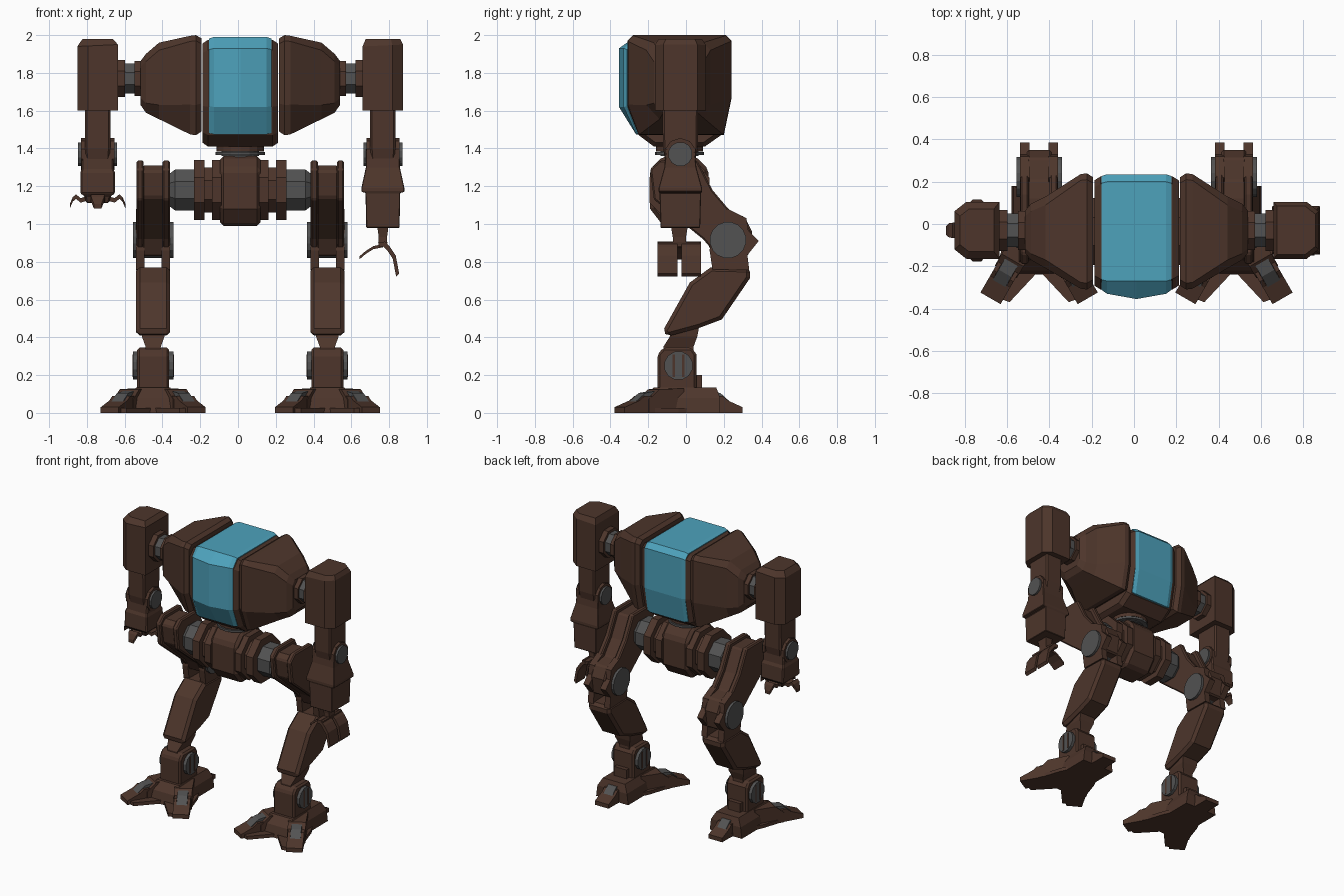
import bpy, bmesh, math
from mathutils import Matrix, Vector

if "Cube" in bpy.data.objects:
    bpy.data.objects.remove(bpy.data.objects["Cube"])


def material(name, rgb):
    m = bpy.data.materials.new(name)
    m.diffuse_color = (*rgb, 1)
    m.use_nodes = True
    m.node_tree.nodes["Principled BSDF"].inputs["Base Color"].default_value = m.diffuse_color
    return m


BROWN = material("dark_brown", (0.075, 0.036, 0.024))
GREY = material("joint_grey", (0.085, 0.085, 0.085))
CYAN = material("canopy_cyan", (0.075, 0.36, 0.50))
CX = 0.012            # centre line of the machine
BOTH = (1, -1)
LEG, ARM, AY = 0.461, 0.755, -0.03


def loft(name, rings, mat, sides=(1,), bevel=0, mx=None):
    """Skin closed rings of points, cap the ends, mirror across the centre line."""
    for s in sides:
        bm = bmesh.new()
        rows = []
        for ring in rings:
            pts = [(mx or Matrix()) @ Vector(p) for p in ring]
            rows.append([bm.verts.new((CX + s * p.x, p.y, p.z)) for p in pts])
        n = len(rows[0])
        for a, b in zip(rows, rows[1:]):
            for i in range(n):
                bm.faces.new((a[i], a[(i + 1) % n], b[(i + 1) % n], b[i]))
        bm.faces.new(rows[0])
        bm.faces.new(rows[-1])
        bmesh.ops.recalc_face_normals(bm, faces=bm.faces)
        me = bpy.data.meshes.new(name)
        bm.to_mesh(me)
        bm.free()
        me.materials.append(mat)
        ob = bpy.data.objects.new(name, me)
        bpy.context.collection.objects.link(ob)
        if bevel:
            mod = ob.modifiers.new("bevel", 'BEVEL')
            mod.width, mod.segments = bevel, 1
            mod.limit_method, mod.angle_limit = 'ANGLE', math.radians(40)


def slab(name, prof, x0, x1, mat=BROWN, **k):
    """Side profile (y, z) extruded along x."""
    loft(name, [[(x, y, z) for y, z in prof] for x in (x0, x1)], mat, **k)


def disc(name, y, z, r, x0, x1, mat=GREY, n=12, r2=None, **k):
    """Faceted drum along x."""
    def ring(x, rad):
        return [(x, y + rad * math.cos((i + .5) * math.tau / n),
                 z + rad * math.sin((i + .5) * math.tau / n)) for i in range(n)]
    loft(name, [ring(x0, r), ring(x1, r2 or r)], mat, **k)


def tower(name, cx, cy, levels, mat=BROWN, **k):
    """Stacked rectangles (z, half x, half y)."""
    loft(name, [[(cx + a * hx, cy + b * hy, z) for a, b in
                 ((-1, -1), (1, -1), (1, 1), (-1, 1))] for z, hx, hy in levels], mat, **k)


# ---- body: brown core with a wraparound canopy
CORE = [(-.26, 1.975), (.19, 1.975), (.225, 1.95), (.225, 1.66), (.185, 1.47),
        (.10, 1.41), (-.17, 1.41), (-.25, 1.47), (-.31, 1.62), (-.31, 1.92)]


def core_ring(x, f):
    return [(x, -.04 + (y + .04) * f, 1.70 + (z - 1.70) * f) for y, z in CORE]


loft("body_core", [core_ring(-.20, .93), core_ring(-.17, 1), core_ring(.17, 1),
                   core_ring(.20, .93)], BROWN)


def canopy_ring(x, f, front):
    prof = [(-.27, 1.99), (.20, 1.99), (.235, 1.955), (.235, 1.66), (.20, 1.475),
            (-.265, 1.475), (front, 1.62), (front, 1.93)]
    return [(x, -.04 + (y + .04) * f, 1.70 + (z - 1.70) * f) for y, z in prof]


loft("canopy", [canopy_ring(-.165, .97, -.32), canopy_ring(-.14, 1, -.33), canopy_ring(0, 1, -.355),
                canopy_ring(.14, 1, -.33), canopy_ring(.165, .97, -.32)], CYAN)

# side pods, tapering outward to the shoulders
BIG = [(-.31, 1.97), (-.28, 2.0), (.21, 2.0), (.24, 1.97),
       (.24, 1.66), (.20, 1.47), (-.25, 1.47), (-.31, 1.63)]
MID = [(-.21, 1.92), (-.17, 1.96), (.09, 1.96), (.13, 1.92),
       (.13, 1.63), (.10, 1.555), (-.14, 1.555), (-.21, 1.63)]
END = [(-.17, 1.86), (-.14, 1.90), (.06, 1.90), (.095, 1.86),
       (.095, 1.64), (.06, 1.59), (-.12, 1.59), (-.17, 1.64)]


def at(x, prof, f=1):
    return [(x, -.035 + (y + .035) * f, 1.75 + (z - 1.75) * f) for y, z in prof]


loft("side_pod", [at(.205, BIG, .93), at(.235, BIG), at(.265, BIG, .985), at(.43, MID),
                  at(.50, END), at(.528, END, .75)], BROWN, BOTH)
disc("shoulder_collar", AY, 1.77, .10, .52, .56, BROWN, 8, sides=BOTH)
disc("shoulder_joint", AY, 1.77, .085, .55, .63, n=8, sides=BOTH)
disc("shoulder_cuff", AY, 1.77, .105, .61, .66, BROWN, 8, sides=BOTH)

# ---- waist and pelvis
for i, (z0, z1, r, m) in enumerate(((1.385, 1.415, .125, BROWN), (1.36, 1.39, .10, GREY),
                                    (1.365, 1.38, .13, GREY), (1.30, 1.365, .08, GREY))):
    loft("waist_ring", [[(r * math.cos(a * math.tau / 16), -.035 + r * math.sin(a * math.tau / 16), z)
                         for a in range(16)] for z in (z0, z1)], m)
slab("pelvis", [(-.12, 1.36), (.05, 1.36), (.12, 1.29), (.12, 1.08), (.05, .99),
                (-.12, .99), (-.19, 1.08), (-.19, 1.29)], -.108, .108, bevel=.02)
for x0, x1, r in ((.10, .15, .172), (.15, .20, .13), (.19, .245, .172)):
    disc("hip_flange", -.035, 1.18, r, x0, x1, BROWN, 8, sides=BOTH)
disc("hip_joint", -.035, 1.18, .117, .24, .345, n=8, sides=BOTH)
disc("hip_joint_end", -.035, 1.18, .117, .345, .385, n=8, r2=.085, sides=BOTH)

# ---- legs
THIGH = [(-.19, 1.29), (-.14, 1.335), (.06, 1.335), (.14, 1.18), (.22, 1.085),
         (.27, 1.04), (.15, .85), (.09, .92), (-.17, 1.13)]
THIGH_CORE = [(-.17, 1.28), (-.13, 1.31), (.04, 1.31), (.12, 1.16), (.20, 1.06),
              (.31, 1.04), (.35, .96), (.33, .83), (.15, .83), (.10, .92), (-.15, 1.14)]
slab("thigh", THIGH_CORE, LEG - .058, LEG + .058, sides=BOTH, bevel=.01)
KNEE = [(.14, .76), (.335, .755), (.325, .835), (.385, .91), (.33, .965),
        (.32, 1.03), (.22, 1.08), (.14, 1.02), (.125, .86)]
for e in BOTH:
    slab("thigh_plate", THIGH, LEG + e * .05, LEG + e * .088, sides=BOTH, bevel=.008)
    slab("knee_cheek", KNEE, LEG + e * .045, LEG + e * .09, sides=BOTH)
disc("knee_joint", .222, .915, .097, LEG - .108, LEG + .108, n=16, sides=BOTH)
slab("shin", [(.13, .77), (.34, .765), (.34, .715), (.19, .495), (.07, .45), (-.095, .405),
              (-.125, .43), (.02, .69)], LEG - .09, LEG + .09, sides=BOTH, bevel=.02)
loft("ankle_strut", [[(LEG - w, y0, z), (LEG + w, y0, z), (LEG + w, y1, z), (LEG - w, y1, z)]
                     for z, w, y0, y1 in ((.46, .065, -.08, .07), (.405, .06, -.085, .06),
                                          (.35, .04, -.12, .04), (.30, .04, -.12, .04))], BROWN, BOTH)
slab("ankle", [(-.12, .345), (.03, .345), (.055, .31), (.055, .12), (-.15, .12), (-.15, .31)],
     LEG - .085, LEG + .085, sides=BOTH, bevel=.012)
disc("ankle_joint", -.04, .25, .077, LEG - .107, LEG + .107, n=12, sides=BOTH)
for e in BOTH:
    for y in (-.065, -.015):
        slab("ankle_cap_bar", [(y - .006, .19), (y + .006, .19), (y + .006, .31), (y - .006, .31)],
             LEG + e * .106, LEG + e * .11, BROWN, sides=BOTH)
slab("heel_guard", [(.05, .10), (.085, .10), (.085, .20), (.05, .20)], LEG - .05, LEG + .05, sides=BOTH)

# feet: hub, sole with three prongs, two front toes and a heel toe
loft("foot_hub", [[(LEG + a * w, y, z) for a, y in ((-1, y0), (1, y0), (1, y1), (-1, y1))]
                  for z, w, y0, y1 in ((0, .13, -.24, .18), (.08, .12, -.22, .18), (.135, .09, -.17, .16))],
     BROWN, BOTH)
SOLE = [(0, -.22), (.14, -.37), (.245, -.33), (.15, -.04), (.06, .14), (.05, .29),
        (-.05, .29), (-.06, .14), (-.15, -.04), (-.245, -.33), (-.14, -.37)]
loft("sole", [[(LEG + x, y, z) for x, y in SOLE] for z in (0, .025)], BROWN, BOTH)
for name, ang, oy, ox, reach in (("front_toe", 30, -.04, .05, .36), ("front_toe", -30, -.04, -.05, .36),
                                 ("heel_toe", 180, -.01, 0, .31)):
    mx = Matrix.Translation((LEG + ox, oy, 0)) @ Matrix.Rotation(math.radians(ang), 4, 'Z')
    r = reach
    slab(name + "_base", [(0, 0), (0, .13), (-r * .42, .125), (-r * .6, .07), (-r * .6, 0)],
         -.06, .06, sides=BOTH, mx=mx)
    slab(name + "_joint", [(-r * .45, .02), (-r * .45, .115), (-r * .62, .105), (-r * .78, .06), (-r * .78, .02)],
         -.035, .035, GREY, sides=BOTH, mx=mx)
    slab(name + "_tip", [(-r * .58, 0), (-r * .58, .06), (-r * .75, .065), (-r, .03), (-r, 0)],
         -.055, .055, sides=BOTH, mx=mx)
    for e in BOTH:
        slab(name + "_cheek", [(-r * .5, 0), (-r * .5, .09), (-r * .66, .09), (-r * .8, .05), (-r * .8, 0)],
             e * .036, e * .055, sides=BOTH, mx=mx)

# ---- arms
for s in BOTH:
    ax = s * ARM

    def block(z_in, z_out, f=1):
        """Plan with chamfered outer corners; z may slope across x."""
        plan = [(-.107, -.135), (.05, -.135), (.107, -.09), (.107, .09), (.05, .135), (-.107, .135)]
        return [(ax + s * x * f, AY + y * f, z_in + (z_out - z_in) * (s * x + .107) / .214)
                for x, y in plan]
    loft("shoulder_block", [block(1.60, 1.60), block(1.94, 1.95), block(1.98, 1.98, .75 if s < 0 else .85)], BROWN)
    tower("upper_arm", ax, AY, [(1.62, .067, .095), (1.40, .067, .092), (1.30, .06, .07)], bevel=.01)
    for e in BOTH:
        disc("elbow_cheek", AY, 1.37, .085, ax + e * .065, ax + e * .088, BROWN, 10)
    disc("elbow_joint", AY, 1.37, .065, ax - .103, ax + .103)

# right forearm and pincer
R = ARM
tower("forearm_right", R, AY, [(1.40, .088, .075), (1.30, .09, .085), (1.19, .114, .115), (1.17, .114, .115),
                               (1.165, .092, .11), (.98, .088, .105)], bevel=.008)
tower("pincer_neck", R, AY - .005, [(.99, .03, .045), (.93, .022, .035), (.88, .022, .035)])


def finger(name, path, y0, y1, t=.008):
    rings = []
    for x, z in path:
        rings.append([(x - t, y0, z - t), (x + t, y0, z + t), (x + t, y1, z + t), (x - t, y1, z - t)])
    loft(name, rings, BROWN)


for y0, y1 in ((-.15, -.045), (-.025, .08)):
    finger("pincer_finger", [(R, .90), (R + .03, .87), (R + .06, .825), (R + .078, .73)], y0, y1)
loft("pincer_thumb", [[(R + x, y, z + h) for y, h in ((-.085, -.008), (.02, -.008), (.02, .008), (-.085, .008))]
                      for x, z in ((0, .885), (-.05, .875), (-.09, .85), (-.125, .82))], BROWN)
tower("pincer_palm", R, -.035, [(.905, .025, .11), (.88, .02, .11)])

# left forearm and open four-finger claw
tower("forearm_left", -ARM, AY, [(1.40, .085, .075), (1.29, .085, .085), (1.27, .092, .095),
                                 (1.16, .092, .10), (1.15, .07, .075), (1.11, .06, .06)], bevel=.008)
for i in range(4):
    mx = Matrix.Translation((-ARM, AY, 0)) @ Matrix.Rotation(i * math.pi / 2, 4, 'Z')
    loft("claw_finger", [[(x, -w, z - .012), (x, w, z - .012), (x, w, z + .012), (x, -w, z + .012)]
                         for x, z, w in ((.04, 1.14, .035), (.09, 1.125, .038), (.115, 1.145, .036),
                                         (.132, 1.13, .034), (.147, 1.095, .02))], BROWN, mx=mx)
